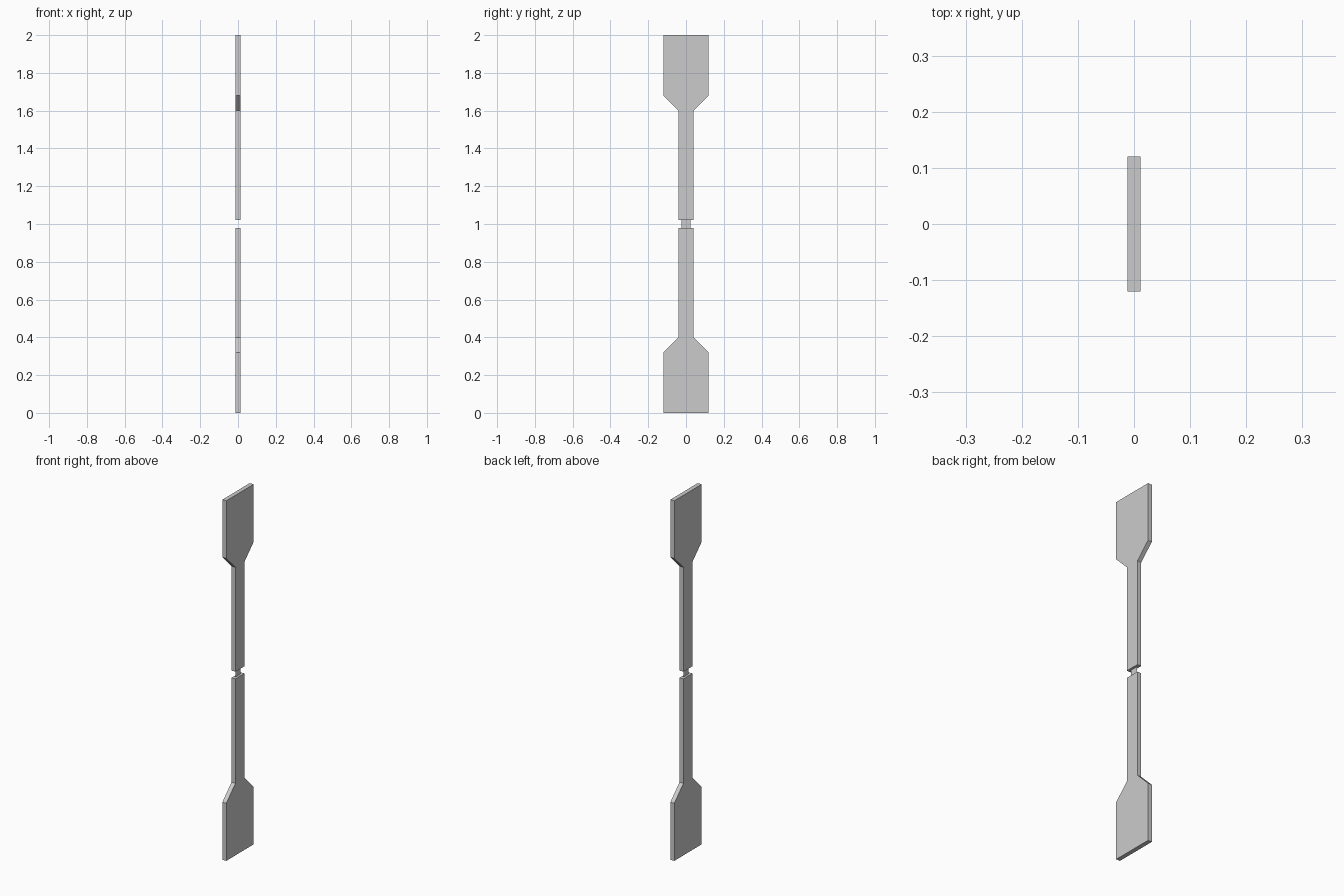
import bpy
import bmesh

cube = bpy.data.objects.get("Cube")
if cube:
    bpy.data.objects.remove(cube, do_unlink=True)

HALF_THICKNESS = 0.012
GAP = 0.02           # half height of the central gap
LINK_HALF = 0.024    # half width of the central link

grey = bpy.data.materials.new("light_grey")
grey.use_nodes = True
colour = (0.6, 0.6, 0.6, 1.0)
grey.diffuse_color = colour
grey.node_tree.nodes["Principled BSDF"].inputs["Base Color"].default_value = colour


def plate(name, outline, half_thickness=0.0):
    """Flat (y, z) outline, extruded along x when it has a thickness."""
    bm = bmesh.new()
    face = bm.faces.new([bm.verts.new((-half_thickness, y, z)) for y, z in outline])
    if half_thickness:
        extruded = bmesh.ops.extrude_face_region(bm, geom=[face])["geom"]
        verts = [v for v in extruded if isinstance(v, bmesh.types.BMVert)]
        bmesh.ops.translate(bm, verts=verts, vec=(2 * half_thickness, 0, 0))
        bmesh.ops.recalc_face_normals(bm, faces=bm.faces)
    mesh = bpy.data.meshes.new(name)
    bm.to_mesh(mesh)
    bm.free()
    mesh.materials.append(grey)
    obj = bpy.data.objects.new(name, mesh)
    bpy.context.collection.objects.link(obj)
    return obj


# Half widths and heights above the middle: narrow stem, shoulder, wide end
profile = [(0.04, GAP), (0.04, 0.6), (0.12, 0.68), (0.12, 1.0)]

for name, side in (("upper_paddle", 1), ("lower_paddle", -1)):
    right = [(y, 1 + side * z) for y, z in profile]
    left = [(-y, z) for y, z in reversed(right)]
    plate(name, right + left, HALF_THICKNESS)

# Paper-thin link joining the two stems
plate("centre_link", [(-LINK_HALF, 1 - GAP), (LINK_HALF, 1 - GAP),
                      (LINK_HALF, 1 + GAP), (-LINK_HALF, 1 + GAP)])
